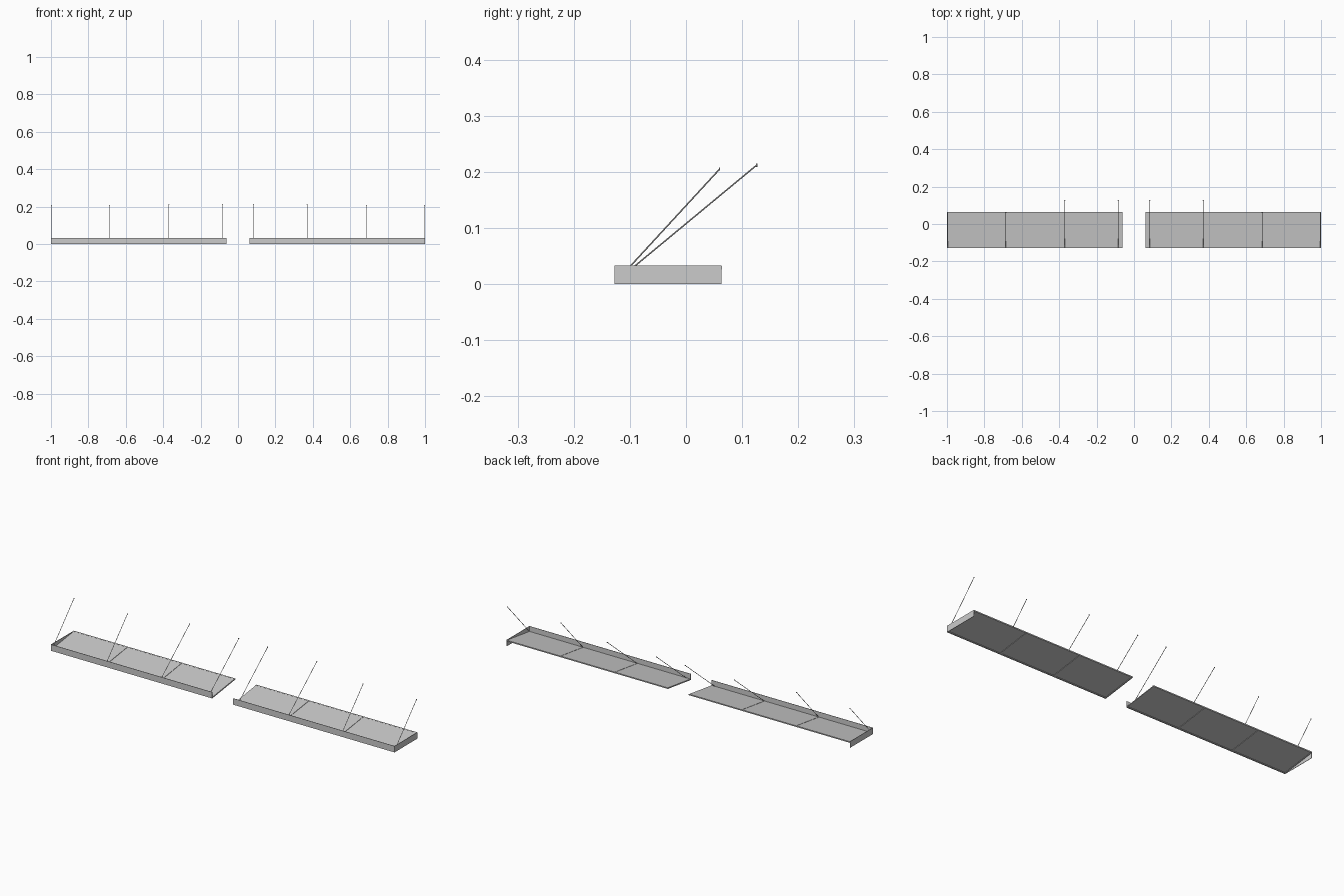
import bpy, bmesh
from mathutils import Vector

if "Cube" in bpy.data.objects:
    bpy.data.objects.remove(bpy.data.objects["Cube"])

X0, X1 = 0.061, 1.0          # inner and outer end of one canopy
YF, YB = -0.127, 0.063       # front and back edge
H = 0.033                    # fascia height
ZF, ZB = 0.0055, 0.0315      # upper face of the sloping roof, front and back


def finish(name, bm):
    bmesh.ops.recalc_face_normals(bm, faces=bm.faces)
    me = bpy.data.meshes.new(name)
    bm.to_mesh(me)
    bm.free()
    ob = bpy.data.objects.new(name, me)
    bpy.context.collection.objects.link(ob)
    mod = ob.modifiers.new("mirror", 'MIRROR')
    mod.use_mirror_merge = False
    return ob


def extrude_x(name, profile, xa, xb):
    """Sweep a closed (y, z) profile from xa to xb."""
    bm = bmesh.new()
    face = bm.faces.new([bm.verts.new((xa, y, z)) for y, z in profile])
    geom = bmesh.ops.extrude_face_region(bm, geom=[face])["geom"]
    verts = [g for g in geom if isinstance(g, bmesh.types.BMVert)]
    bmesh.ops.translate(bm, verts=verts, vec=(xb - xa, 0, 0))
    return finish(name, bm)


def slope_z(y):
    return ZF + (ZB - ZF) * (y - YF) / (YB - YF)


def sloped(name, xa, xb, ya, yb, top, bottom):
    """Slab following the roof slope, with offsets from its upper face."""
    prof = [(ya, slope_z(ya) + bottom), (yb, slope_z(yb) + bottom),
            (yb, slope_z(yb) + top), (ya, slope_z(ya) + top)]
    return extrude_x(name, prof, xa, xb)


def box_profile(ya, yb, za, zb):
    return [(ya, za), (yb, za), (yb, zb), (ya, zb)]


def cylinder(name, a, b, radius, sides=8):
    a, b = Vector(a), Vector(b)
    bm = bmesh.new()
    bmesh.ops.create_cone(bm, cap_ends=True, segments=sides,
                          radius1=radius, radius2=radius, depth=(b - a).length)
    bm.transform((b - a).to_track_quat('Z', 'Y').to_matrix().to_4x4())
    bmesh.ops.translate(bm, verts=bm.verts, vec=(a + b) / 2)
    return finish(name, bm)


# fascia boards along the front and the outer end
extrude_x("front_fascia", box_profile(YF, YF + 0.002, 0.0, H), X0, X1)
extrude_x("end_fascia", box_profile(YF, YB, 0.0, H), X1 - 0.002, X1)

# roof panels between the seams
seams = [X0, 0.37, 0.686, X1]
for i in range(3):
    sloped(f"roof_panel_{i + 1}", seams[i] + 0.001, seams[i + 1] - 0.001,
           YF + 0.002, YB, 0.0, -0.003)

# frame bars below the panels
for i, (xa, xb) in enumerate([(X0, X0 + 0.006), (0.365, 0.375),
                              (0.681, 0.691), (X1 - 0.006, X1 - 0.002)]):
    sloped(f"cross_bar_{i + 1}", xa, xb, YF + 0.002, YB, -0.0028, -0.0055)
sloped("front_bar", X0, X1 - 0.002, YF + 0.002, YF + 0.007, -0.0025, -0.0052)
sloped("back_bar", X0, X1 - 0.001, YB - 0.004, YB + 0.0015, 0.0005, -0.0055)

# slanted hanger rods with small wall fixings
far, near = (0.126, 0.212), (0.06, 0.205)
for i, (x, (y, z)) in enumerate([(0.084, far), (0.37, far),
                                 (0.686, near), (0.9965, near)]):
    cylinder(f"hanger_rod_{i + 1}", (x, YF + 0.003, 0.005), (x, y, z), 0.0013)
    cylinder(f"wall_fixing_{i + 1}", (x, y - 0.001, z), (x, y + 0.001, z), 0.003)
